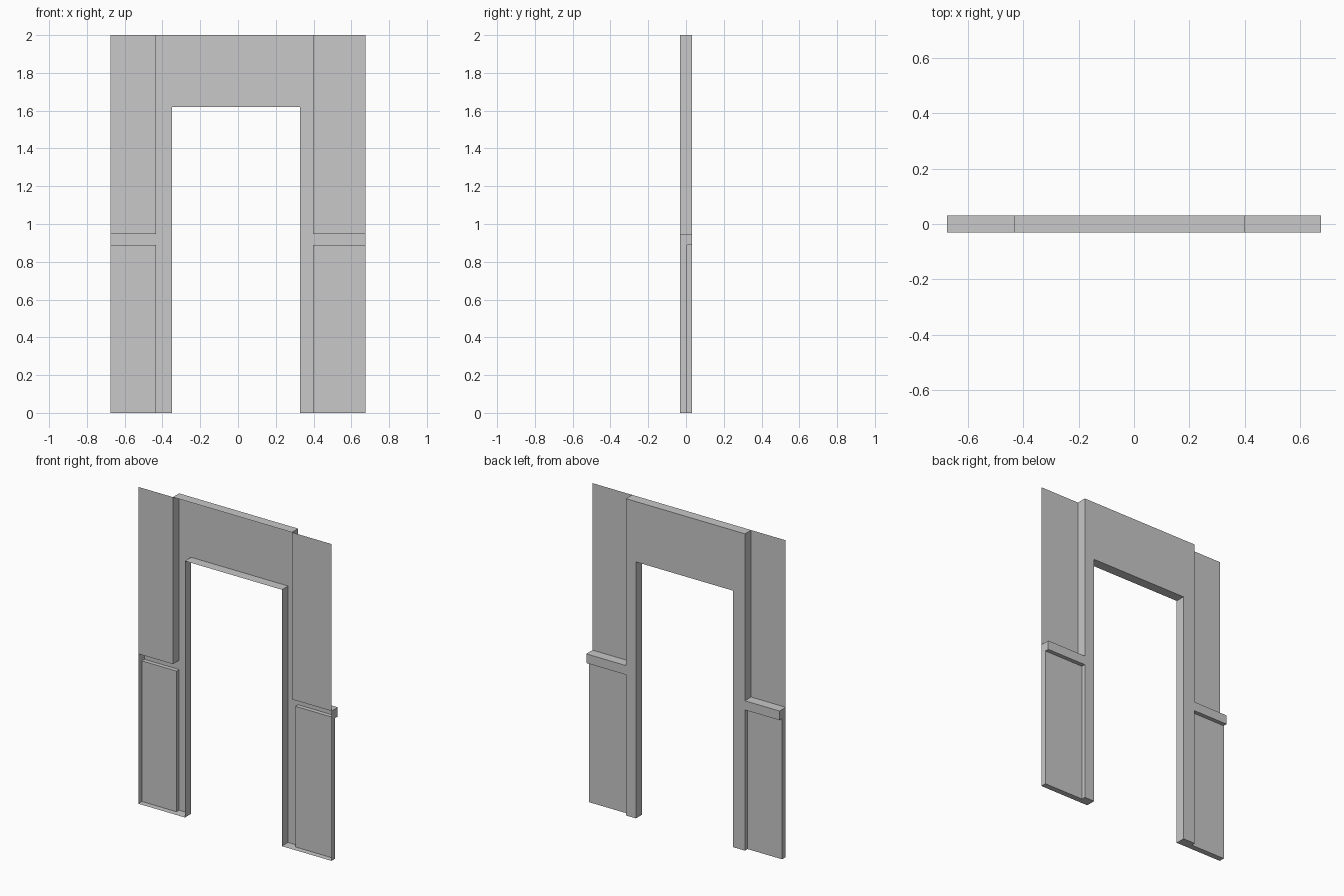
import bpy
import bmesh

cube = bpy.data.objects.get("Cube")
if cube:
    bpy.data.objects.remove(cube, do_unlink=True)

grey = bpy.data.materials.new("plain_grey")
grey.use_nodes = True
grey.diffuse_color = (0.58, 0.58, 0.58, 1)
grey.node_tree.nodes["Principled BSDF"].inputs["Base Color"].default_value = grey.diffuse_color

# Main dimensions: the wall is a thin shell, open towards the front
FRONT, BACK, INSET = -0.031, 0.031, 0.005
TOP, LINTEL, RAIL_TOP, RAIL_LOW = 2.0, 1.619, 0.946, 0.888


def sheet(bm, x, y, z, sign=1):
    """Add a rectangle; the one axis given as a number is its plane."""
    spans = [x, y, z]
    flat = next(i for i, s in enumerate(spans) if not isinstance(s, tuple))
    a, b = (flat + 1) % 3, (flat + 2) % 3
    verts = []
    for u, v in ((0, 0), (1, 0), (1, 1), (0, 1)):
        p = [0, 0, 0]
        p[flat], p[a], p[b] = spans[flat], spans[a][u], spans[b][v]
        verts.append(bm.verts.new(p))
    face = bm.faces.new(verts)
    if sign < 0:
        face.normal_flip()


def finish(bm, name):
    bmesh.ops.remove_doubles(bm, verts=bm.verts, dist=0.0001)
    mesh = bpy.data.meshes.new(name)
    bm.to_mesh(mesh)
    bm.free()
    mesh.materials.append(grey)
    bpy.context.collection.objects.link(bpy.data.objects.new(name, mesh))


DEPTH = (FRONT, BACK)
# side name, direction, door opening edge, post edge, outer edge
SIDES = (("right", -1, -0.349, -0.433, -0.675),
         ("left", 1, 0.328, 0.398, 0.675))
jambs = (SIDES[0][2], SIDES[1][2])
posts = (SIDES[0][3], SIDES[1][3])

# Lintel over the opening
bm = bmesh.new()
sheet(bm, posts, BACK, (LINTEL, TOP))
sheet(bm, posts, DEPTH, TOP)
sheet(bm, jambs, DEPTH, LINTEL, -1)
finish(bm, "lintel")

for side, d, jamb, post, outer in SIDES:
    post_span = tuple(sorted((jamb, post)))
    panel_span = tuple(sorted((post, outer)))

    # Door post with its reveal and the step to the panels
    bm = bmesh.new()
    sheet(bm, post_span, BACK, (0, LINTEL))
    sheet(bm, jamb, DEPTH, (0, LINTEL), -d)
    sheet(bm, post, DEPTH, (RAIL_TOP, TOP), d)
    sheet(bm, post, (INSET, BACK), (0, RAIL_LOW), d)
    sheet(bm, post_span, DEPTH, 0, -1)
    finish(bm, side + "_door_post")

    # Thin upper wall panel
    bm = bmesh.new()
    sheet(bm, panel_span, FRONT, (RAIL_TOP, TOP))
    finish(bm, side + "_upper_panel")

    # Projecting rail
    bm = bmesh.new()
    sheet(bm, panel_span, BACK, (RAIL_LOW, RAIL_TOP))
    sheet(bm, panel_span, DEPTH, RAIL_TOP)
    sheet(bm, panel_span, (INSET, BACK), RAIL_LOW, -1)
    sheet(bm, outer, DEPTH, (RAIL_LOW, RAIL_TOP), d)
    finish(bm, side + "_rail")

    # Recessed lower panel with its outer edge and base
    bm = bmesh.new()
    sheet(bm, panel_span, INSET, (0, RAIL_LOW))
    sheet(bm, outer, (FRONT, INSET), (0, RAIL_LOW), d)
    sheet(bm, panel_span, (FRONT, INSET), 0, -1)
    finish(bm, side + "_lower_panel")
